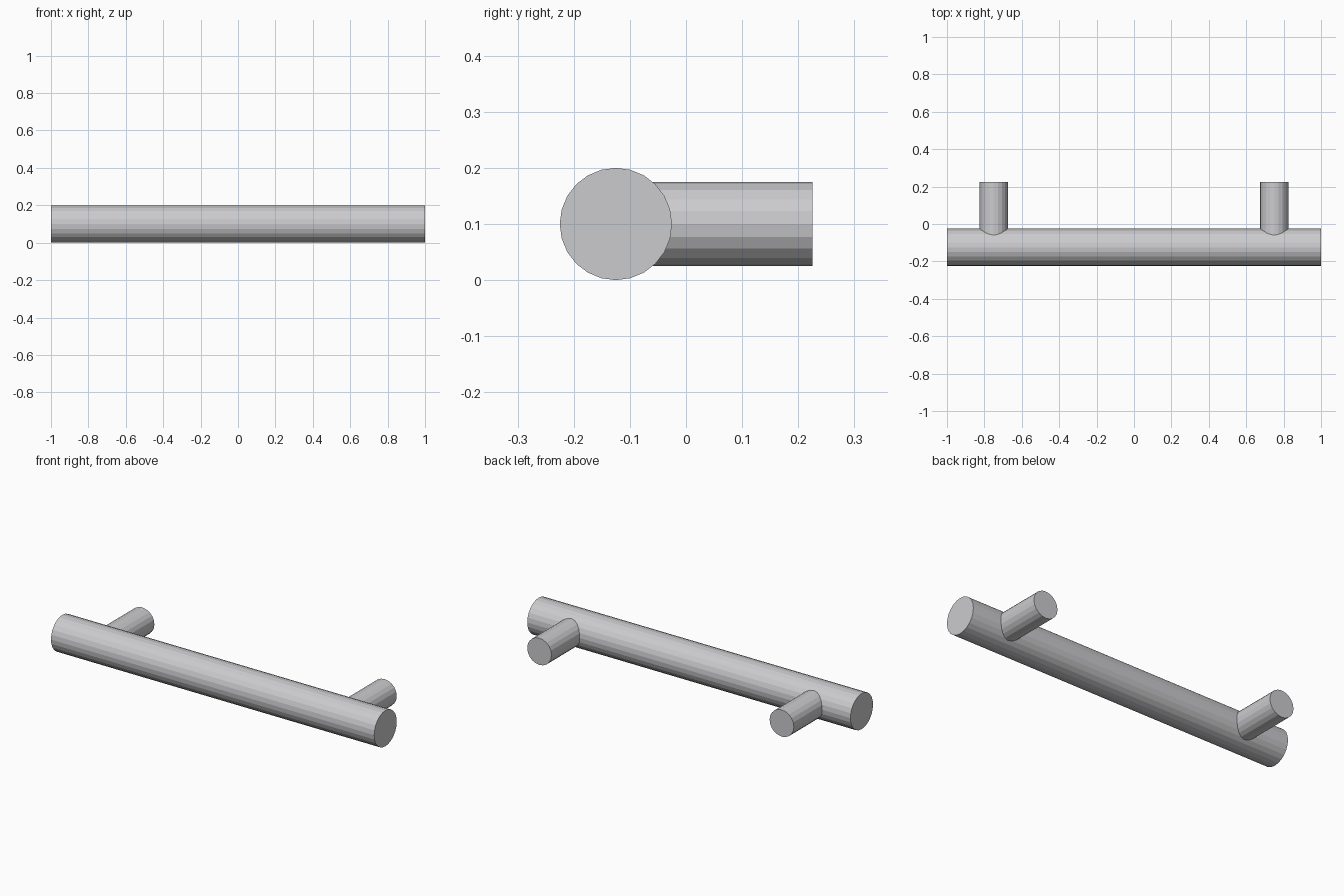
import bpy
import math

if "Cube" in bpy.data.objects:
    bpy.data.objects.remove(bpy.data.objects["Cube"])

BAR_Y, BAR_Z = -0.125, 0.1

steel = bpy.data.materials.new("brushed_steel")
steel.diffuse_color = (0.6, 0.6, 0.62, 1.0)
steel.use_nodes = True
steel.node_tree.nodes["Principled BSDF"].inputs["Base Color"].default_value = steel.diffuse_color


def rod(name, sides, radius, length, centre, rotation):
    """Flat-faced cylinder with the transform baked into its mesh."""
    bpy.ops.mesh.primitive_cylinder_add(
        vertices=sides, radius=radius, depth=length, location=centre, rotation=rotation)
    obj = bpy.context.object
    obj.name = name
    obj.data.materials.append(steel)
    bpy.ops.object.transform_apply(location=False, rotation=True, scale=True)
    return obj


# Long grip bar running left to right
rod("grip_bar", 24, 0.1, 2.0, (0, BAR_Y, BAR_Z), (0, math.pi / 2, 0))

# Two mounting posts, rooted inside the bar and reaching to the back
POST_START, POST_END = -0.07, 0.225
for side, x in (("left", -0.75), ("right", 0.75)):
    rod(f"{side}_mounting_post", 20, 0.075, POST_END - POST_START,
        (x, (POST_START + POST_END) / 2, BAR_Z), (math.pi / 2, 0, 0))
